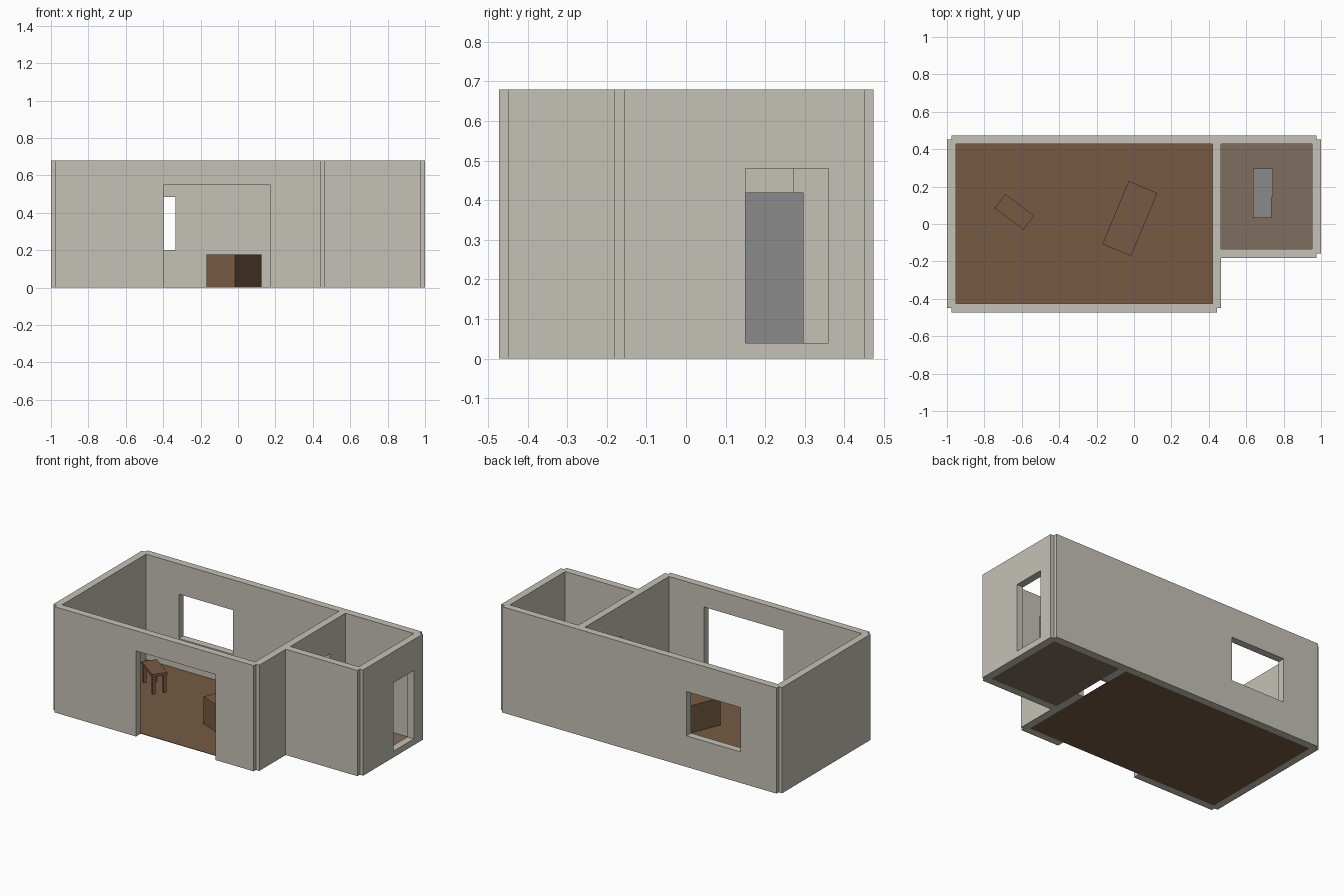
import bpy
import math
from mathutils import Matrix, Vector

if "Cube" in bpy.data.objects:
    bpy.data.objects.remove(bpy.data.objects["Cube"])


def material(name, rgb):
    m = bpy.data.materials.new(name)
    m.diffuse_color = (*rgb, 1)
    m.use_nodes = True
    m.node_tree.nodes["Principled BSDF"].inputs["Base Color"].default_value = m.diffuse_color
    return m


PLASTER = material("plaster", (0.558, 0.539, 0.468))
WOOD = material("brown_wood", (0.184, 0.102, 0.056))
TILE = material("taupe_floor", (0.216, 0.153, 0.117))
GREY = material("grey_metal", (0.254, 0.254, 0.258))

HEIGHT = 0.68      # wall height
HALF = 0.0235      # half the wall thickness


def box(name, lo, hi, mat, turn=0.0, pivot=(0, 0)):
    """Box between two corners, turned about z and then moved to the pivot."""
    lo, hi = Vector(lo), Vector(hi)
    mesh = bpy.data.meshes.new(name)
    verts = [(x, y, z) for x in (lo.x, hi.x) for y in (lo.y, hi.y) for z in (lo.z, hi.z)]
    faces = [(0, 1, 3, 2), (4, 6, 7, 5), (0, 4, 5, 1),
             (2, 3, 7, 6), (0, 2, 6, 4), (1, 5, 7, 3)]
    mesh.from_pydata(verts, [], faces)
    mesh.transform(Matrix.Translation((*pivot, 0)) @ Matrix.Rotation(turn, 4, 'Z'))
    mesh.materials.append(mat)
    obj = bpy.data.objects.new(name, mesh)
    bpy.context.collection.objects.link(obj)
    return obj


def wall(name, axis, at, start, end, opening=None):
    """Wall along an axis; opening = (from, to, bottom, top)."""
    def slab(label, a, b, z0, z1, half):
        if axis == 'X':
            return box(label, (a, at - half, z0), (b, at + half, z1), PLASTER)
        return box(label, (at - half, a, z0), (at + half, b, z1), PLASTER)

    obj = slab(name, start, end, 0, HEIGHT, HALF)
    if opening:
        cutter = slab(name + "_cutter", *opening, HALF * 3)
        cutter.hide_render = True
        mod = obj.modifiers.new("opening", 'BOOLEAN')
        mod.operation, mod.solver, mod.object = 'DIFFERENCE', 'EXACT', cutter
        bpy.context.view_layer.objects.active = obj
        bpy.ops.object.modifier_apply(modifier=mod.name)
        bpy.data.objects.remove(cutter)


# Wall centre lines
LEFT, MID, RIGHT = -0.9765, 0.4425, 0.9765
FRONT, STEP, BACK = -0.449, -0.157, 0.4505

wall("back_wall", 'X', BACK, LEFT, RIGHT, (-0.72, -0.335, 0.20, 0.485))
wall("front_wall", 'X', FRONT, LEFT, MID, (-0.395, 0.17, -0.1, 0.55))
wall("left_wall", 'Y', LEFT, FRONT, BACK)
wall("dividing_wall", 'Y', MID, FRONT, BACK, (0.05, 0.27, -0.1, 0.48))
wall("small_room_front_wall", 'X', STEP, MID, RIGHT)
wall("right_wall", 'Y', RIGHT, STEP, BACK, (0.15, 0.36, 0.04, 0.48))

# Floors between the walls
box("large_room_floor", (LEFT + HALF, FRONT + HALF, 0),
    (MID - HALF, BACK - HALF, 0.003), WOOD)
box("small_room_floor", (MID + HALF, STEP + HALF, 0),
    (RIGHT - HALF, BACK - HALF, 0.003), TILE)

# Low wooden block in the large room
box("wooden_counter", (-0.183, -0.083, 0.001), (0.183, 0.083, 0.178), WOOD,
    math.radians(67.3), (-0.022, 0.029))

# Small table: top and four legs
turn, centre = math.radians(-36.5), (-0.64, 0.065)
box("table_top", (-0.096, -0.047, 0.16), (0.096, 0.047, 0.177), WOOD, turn, centre)
for i, (sx, sy) in enumerate([(-1, -1), (-1, 1), (1, -1), (1, 1)]):
    x, y = sx * 0.082, sy * 0.034
    box(f"table_leg_{i + 1}", (x - 0.009, y - 0.009, 0.045),
        (x + 0.009, y + 0.009, 0.161), WOOD, turn, centre)

# Tall grey cabinet with one half slightly deeper
box("cabinet_near_half", (0.637, 0.033, 0.001), (0.735, 0.145, 0.42), GREY)
box("cabinet_far_half", (0.637, 0.145, 0.001), (0.742, 0.297, 0.42), GREY)
